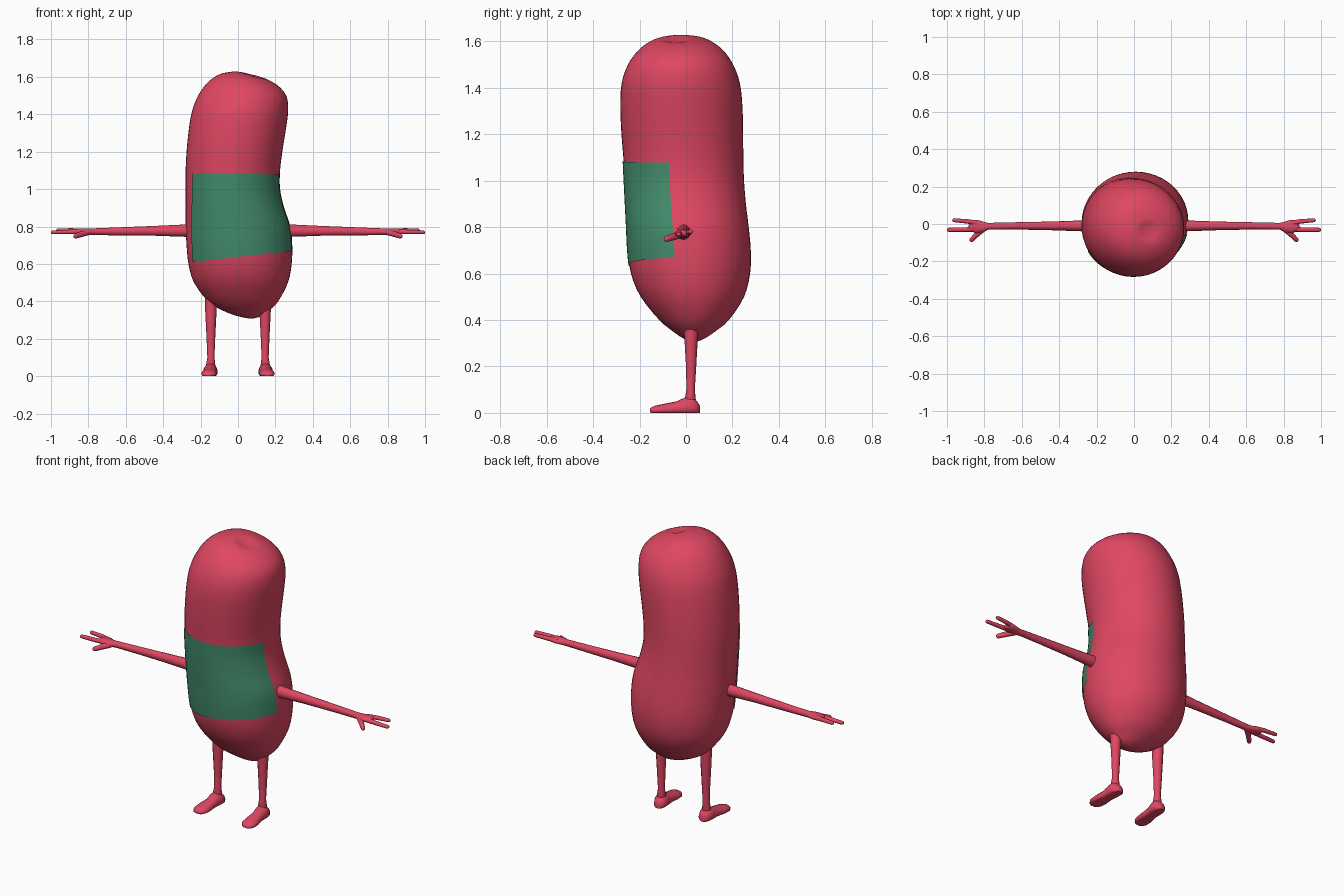
import bpy, bmesh, math
from mathutils import Vector

if "Cube" in bpy.data.objects:
    bpy.data.objects.remove(bpy.data.objects["Cube"])


def material(name, rgb):
    m = bpy.data.materials.new(name)
    m.diffuse_color = (*rgb, 1)
    m.use_nodes = True
    m.node_tree.nodes["Principled BSDF"].inputs["Base Color"].default_value = m.diffuse_color
    return m


RED = material("sausage red", (0.74, 0.063, 0.122))
GREEN = material("label green", (0.055, 0.26, 0.15))


def loft(name, rings, mat, closed=True, angle=60):
    """Skin a list of point rings; closed rings also get end caps."""
    bm = bmesh.new()
    rows = [[bm.verts.new(p) for p in r] for r in rings]
    n = len(rows[0])
    for a, b in zip(rows, rows[1:]):
        for i in range(n if closed else n - 1):
            j = (i + 1) % n
            bm.faces.new((a[i], a[j], b[j], b[i]))
    if closed:
        bm.faces.new(rows[0][::-1])
        bm.faces.new(rows[-1])
    bmesh.ops.recalc_face_normals(bm, faces=bm.faces)
    me = bpy.data.meshes.new(name)
    bm.to_mesh(me)
    bm.free()
    me.materials.append(mat)
    ob = bpy.data.objects.new(name, me)
    bpy.context.collection.objects.link(ob)
    bpy.ops.object.select_all(action='DESELECT')
    ob.select_set(True)
    bpy.context.view_layer.objects.active = ob
    bpy.ops.object.shade_smooth_by_angle(angle=math.radians(angle))
    return ob


def tube(name, path, n=12):
    """Tapered limb through (x, y, z, half width, half height), rounded at the tip."""
    pts = [Vector(p[:3]) for p in path]
    rings = []

    def ring(c, d, w, h):
        ref = Vector((0, 0, 1)) if abs(d.z) < 0.9 else Vector((0, 1, 0))
        u = d.cross(ref).normalized()
        v = u.cross(d)
        rings.append([c + u * w * math.cos(k * math.tau / n) + v * h * math.sin(k * math.tau / n)
                      for k in range(n)])

    for i, p in enumerate(path):
        d = (pts[min(i + 1, len(pts) - 1)] - pts[max(i - 1, 0)]).normalized()
        ring(pts[i], d, p[3], p[4])
    for f, s in ((0.5, 0.85), (0.85, 0.5), (1.0, 0.1)):
        ring(pts[-1] + d * path[-1][4] * f, d, path[-1][3] * s, path[-1][4] * s)
    return loft(name, rings, RED)


# Body profile: z, x min, x max, y min, y max
KEYS = [
    (0.308, 0.06, 0.08, 0.03, 0.05), (0.32, 0.0, 0.125, -0.01, 0.08),
    (0.35, -0.08, 0.165, -0.055, 0.125), (0.40, -0.16, 0.215, -0.115, 0.185),
    (0.50, -0.235, 0.267, -0.195, 0.25), (0.60, -0.265, 0.287, -0.237, 0.276),
    (0.70, -0.275, 0.29, -0.25, 0.279), (0.80, -0.28, 0.28, -0.255, 0.27),
    (0.90, -0.28, 0.247, -0.26, 0.258), (1.00, -0.28, 0.225, -0.265, 0.25),
    (1.10, -0.28, 0.225, -0.27, 0.247), (1.20, -0.275, 0.237, -0.278, 0.246),
    (1.32, -0.263, 0.256, -0.283, 0.243), (1.42, -0.245, 0.268, -0.277, 0.232),
    (1.50, -0.213, 0.258, -0.25, 0.203), (1.56, -0.172, 0.205, -0.207, 0.162),
    (1.60, -0.125, 0.125, -0.155, 0.11), (1.62, -0.08, 0.05, -0.10, 0.06),
    (1.628, -0.03, 0.0, -0.04, 0.0),
]


def spline(keys, steps=3):
    out = []
    for i in range(len(keys) - 1):
        p0, p1, p2, p3 = (keys[max(0, min(len(keys) - 1, i + k))] for k in (-1, 0, 1, 2))
        for s in range(steps):
            t = s / steps
            out.append([0.5 * (2 * b + (c - a) * t + (2 * a - 5 * b + 4 * c - d) * t * t
                               + (3 * b - a - 3 * c + d) * t ** 3)
                        for a, b, c, d in zip(p0, p1, p2, p3)])
    return out + [list(keys[-1])]


ROWS = spline(KEYS)


def surface(row, ang, off=0.0):
    z, x0, x1, y0, y1 = row
    return Vector(((x0 + x1) / 2 + ((x1 - x0) / 2 + off) * math.cos(ang),
                   (y0 + y1) / 2 + ((y1 - y0) / 2 + off) * math.sin(ang), z))


def row_at(z):
    for a, b in zip(ROWS, ROWS[1:]):
        if a[0] <= z <= b[0]:
            t = (z - a[0]) / (b[0] - a[0])
            return [p + (q - p) * t for p, q in zip(a, b)]


SEG = 48
body = loft("body", [[surface(r, k * math.tau / SEG) for k in range(SEG)] for r in ROWS], RED)
# Small dimple on the crown
for v in body.data.vertices:
    d = math.hypot(v.co.x - 0.08, v.co.y + 0.04)
    if v.co.z > 1.5 and d < 0.06:
        v.co.z -= 0.014 * (1 - (d / 0.06) ** 2)

# Label wrapped round the front, its lower edge rising towards one side
N, M = 28, 16
grid = []
for j in range(M + 1):
    t = j / M
    line = []
    for i in range(N + 1):
        s = i / N
        ang = math.radians((206 + 7 * t) * (1 - s) + 346 * s)
        x = 0.01 + 0.26 * math.cos(ang)
        low = 0.637 + 0.12 * x
        high = 1.083 - 0.02 * x
        line.append(surface(row_at(low + (high - low) * t), ang, 0.004))
    grid.append(line)
loft("label", grid, GREEN, closed=False)


def foot(name, s):
    """Flat-soled foot: y, x centre, half width, height."""
    rings = []
    for y, cx, w, h in ((0.06, 0.145, 0.012, 0.03), (0.05, 0.145, 0.028, 0.048),
                        (0.03, 0.146, 0.037, 0.068), (0.0, 0.148, 0.038, 0.068),
                        (-0.04, 0.15, 0.034, 0.05), (-0.09, 0.154, 0.042, 0.04),
                        (-0.13, 0.156, 0.04, 0.032), (-0.148, 0.157, 0.028, 0.025),
                        (-0.155, 0.157, 0.012, 0.018)):
        ring = []
        for k in range(16):
            a = k * math.tau / 16
            z = h * 0.35 + h * 0.65 * math.sin(a)
            ring.append((s * (cx + w * math.cos(a)), y, max(0.002 if h < 0.02 else 0, z)))
        rings.append(ring)
    loft(name, rings, RED, angle=50)


for side, s in (("left", 1), ("right", -1)):
    def limb(name, path):
        tube(f"{side}_{name}", [(s * p[0], *p[1:]) for p in path])

    # Arm widening into a flat palm
    limb("arm", [(0.2, -0.01, 0.778, 0.034, 0.036), (0.28, -0.01, 0.778, 0.029, 0.033),
                 (0.45, -0.01, 0.777, 0.023, 0.026), (0.65, -0.01, 0.774, 0.019, 0.021),
                 (0.78, -0.012, 0.772, 0.018, 0.018), (0.81, -0.016, 0.772, 0.03, 0.018),
                 (0.84, -0.014, 0.773, 0.036, 0.017), (0.87, -0.008, 0.774, 0.03, 0.014)])
    # Two fingers and a thumb
    limb("back_finger", [(0.83, 0.002, 0.776, 0.014, 0.013), (0.89, 0.014, 0.779, 0.012, 0.012),
                         (0.962, 0.02, 0.78, 0.01, 0.01)])
    limb("front_finger", [(0.83, -0.026, 0.772, 0.015, 0.013), (0.9, -0.03, 0.771, 0.012, 0.012),
                          (0.99, -0.031, 0.769, 0.011, 0.01)])
    limb("thumb", [(0.805, -0.025, 0.768, 0.016, 0.016), (0.84, -0.056, 0.758, 0.014, 0.015),
                   (0.868, -0.084, 0.749, 0.012, 0.013)])
    # Leg tapering to the ankle
    limb("leg", [(0.145, 0.022, 0.46, 0.033, 0.033), (0.145, 0.022, 0.34, 0.03, 0.03),
                 (0.145, 0.022, 0.2, 0.023, 0.022), (0.145, 0.02, 0.1, 0.019, 0.018),
                 (0.146, 0.018, 0.05, 0.026, 0.025)])
    foot(f"{side}_foot", s)
